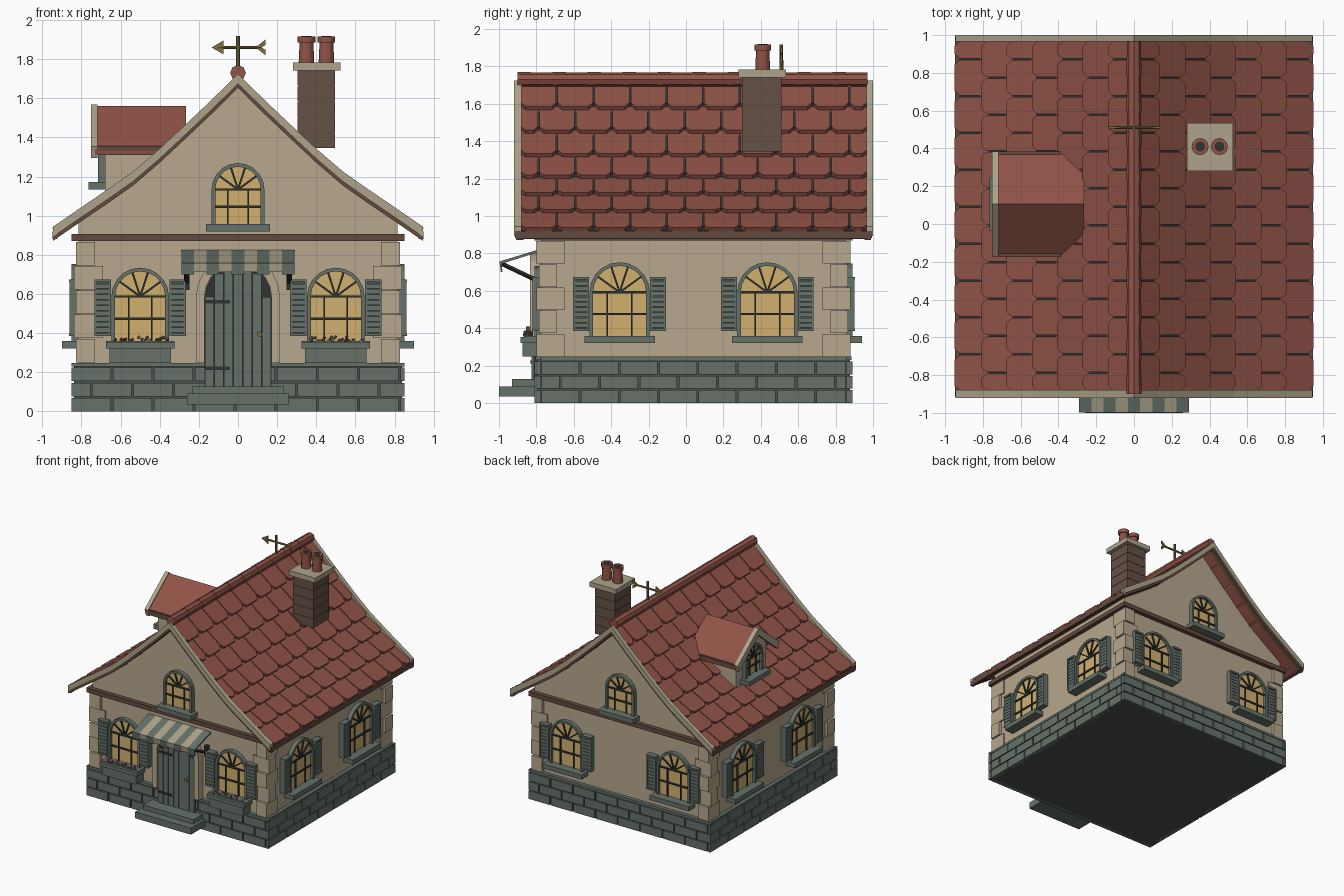
import bpy, bmesh, math, random
from mathutils import Matrix, Vector

cube = bpy.data.objects.get("Cube")
if cube:
    bpy.data.objects.remove(cube, do_unlink=True)
random.seed(4)


def material(name, code):
    rgb = [int(code[i:i + 2], 16) / 255 for i in (0, 2, 4)]
    col = [c / 12.92 if c < 0.04 else ((c + 0.055) / 1.055) ** 2.4 for c in rgb] + [1]
    m = bpy.data.materials.new(name)
    m.use_nodes = True
    m.diffuse_color = col
    m.node_tree.nodes["Principled BSDF"].inputs["Base Color"].default_value = col
    return m


WALL = material("plaster tan", "b7a88e")
TRIM = material("pale stone", "ada48b")
GREY = material("grey green", "66726a")
MORTAR = material("dark mortar", "48514b")
RED = material("tile red", "905347")
DARK = material("dark slate", "2e3432")
GLASS = material("warm glass", "d1b070")
WOOD = material("timber brown", "624a3e")
BRICK = material("chimney brown", "665146")
BRASS = material("old brass", "7c6f42")

I = Matrix()


def finish(name, bm, mat, M=I):
    bm.transform(M)
    bmesh.ops.recalc_face_normals(bm, faces=bm.faces[:])
    me = bpy.data.meshes.new(name)
    bm.to_mesh(me)
    bm.free()
    me.materials.append(mat)
    ob = bpy.data.objects.new(name, me)
    bpy.context.collection.objects.link(ob)
    return ob


def boxes(name, items, mat, M=I):
    """Boxes given as (x0, x1, y0, y1, z0, z1), joined in one object."""
    bm = bmesh.new()
    for x0, x1, y0, y1, z0, z1 in items:
        T = Matrix.Translation(((x0 + x1) / 2, (y0 + y1) / 2, (z0 + z1) / 2))
        S = Matrix.Diagonal((x1 - x0, y1 - y0, z1 - z0, 1))
        bmesh.ops.create_cube(bm, size=1, matrix=T @ S)
    return finish(name, bm, mat, M)


def prisms(name, profiles, y0, y1, mat, M=I):
    """Profiles in x and z, pushed along y."""
    bm = bmesh.new()
    for pts in profiles:
        a = [bm.verts.new((x, y0, z)) for x, z in pts]
        b = [bm.verts.new((x, y1, z)) for x, z in pts]
        bm.faces.new(a)
        bm.faces.new(b)
        for i in range(len(pts)):
            j = (i + 1) % len(pts)
            bm.faces.new((a[i], a[j], b[j], b[i]))
    return finish(name, bm, mat, M)


def band(name, outer, inner, y0, y1, mat, M=I):
    """Strip between two open profiles, made of one wedge per step."""
    steps = [(outer[i], outer[i + 1], inner[i + 1], inner[i]) for i in range(len(outer) - 1)]
    return prisms(name, steps, y0, y1, mat, M)


def rods(name, items, mat, sides=8):
    """Tapered rods given as (start, end, radius, end radius)."""
    bm = bmesh.new()
    for p, q, r0, r1 in items:
        p, q = Vector(p), Vector(q)
        R = (q - p).to_track_quat("Z", "Y").to_matrix().to_4x4()
        bmesh.ops.create_cone(bm, cap_ends=True, segments=sides, radius1=r0, radius2=r1,
                              depth=(q - p).length, matrix=Matrix.Translation((p + q) / 2) @ R)
    return finish(name, bm, mat)


def arch(r, z0, spring, n=10):
    arc = [(r * math.cos(math.pi * i / n), spring + r * math.sin(math.pi * i / n)) for i in range(n + 1)]
    return [(r, z0)] + arc + [(-r, z0)]


CY, HALF = 0.04, 0.815


def side(k, u=0):
    """Wall frame: x along the wall, -y outward. 0 front, 1 +x, 2 back, 3 -x."""
    return (Matrix.Translation((0, CY, 0)) @ Matrix.Rotation(k * math.pi / 2, 4, "Z")
            @ Matrix.Translation((u, -HALF, 0)))


# Walls, following the swept roof line
ROOF = [(0, 1.72), (0.134, 1.587), (0.268, 1.46), (0.402, 1.335), (0.536, 1.22),
        (0.67, 1.126), (0.804, 1.035), (0.945, 0.938)]


def roofline(drop):
    return [(-x, z - drop) for x, z in ROOF[:0:-1]] + [(x, z - drop) for x, z in ROOF]


gable = [(x * HALF / 0.804, z) for x, z in roofline(0.05)[1:-1]]
prisms("walls", [[(HALF, 0.2), (-HALF, 0.2)] + gable], CY - HALF, CY + HALF, WALL)

# Stone base: mortar core, three courses of blocks and a ledge
boxes("base_core", [(-0.837, 0.837, CY - 0.837, CY + 0.837, 0, 0.235)], MORTAR)
for k in range(4):
    h, blocks = (0.85, 0.812)[k % 2], []
    for row in range(3):
        u = -h - (0.105 if row % 2 else 0)
        while u < h - 0.02:
            blocks.append((max(u, -h), min(u + 0.2, h), -0.035, 0, row * 0.077, row * 0.077 + 0.069))
            u += 0.21
    blocks.append((-h, h, -0.03, 0, 0.23, 0.248))
    boxes("base_blocks", blocks, GREY, side(k))
    boxes("wall_beam", [(-0.85, 0.85, -0.035, 0, 0.87, 0.907)], WOOD, side(k))

# Corner stones
stones = []
for sx in (-1, 1):
    for sy in (-1, 1):
        for row in range(5):
            odd = row % 2
            lx, ly = (0.125, 0.085) if odd else (0.085, 0.125)
            e = 0.012 + 0.012 * odd
            xs = sorted((sx * (HALF - lx), sx * (HALF + e)))
            ys = sorted((CY + sy * (HALF - ly), CY + sy * (HALF + 0.036 - e)))
            stones.append((*xs, *ys, 0.25 + row * 0.124, 0.37 + row * 0.124))
boxes("corner_stones", stones, WALL)


# Windows
def window(M, z0, spring, r, shutters=True):
    prisms("window_glass", [arch(r, z0, spring)], -0.012, 0, GLASS, M)
    band("window_frame", arch(r + 0.019, z0, spring), arch(r, z0, spring), -0.035, 0, GREY, M)
    bars = [(s * r * 0.46 - 0.004, s * r * 0.46 + 0.004, -0.022, 0, z0, spring) for s in (-1, 1)]
    bars += [(-r, r, -0.022, 0, z - 0.006, z + 0.006) for z in (spring, (z0 + spring) / 2)]
    boxes("window_bars", bars, DARK, M)
    spokes = []
    for a in (36, 72, 108, 144):
        c, s = math.cos(math.radians(a)), math.sin(math.radians(a))
        spokes.append([(t * c + w * s, spring + t * s - w * c)
                       for t, w in ((0, 0.005), (r, 0.005), (r, -0.005), (0, -0.005))])
    prisms("window_fan", spokes, -0.022, 0, DARK, M)
    w = r + 0.047
    boxes("window_sill", [(-w, w, -0.085, 0, z0 - 0.038, z0)], GREY, M)
    if shutters:
        slats, backs = [], []
        for s in (-1, 1):
            a, b = sorted((s * (r + 0.021), s * (r + 0.106)))
            backs.append((a + 0.005, b - 0.005, -0.03, 0, z0 + 0.03, z0 + 0.31))
            slats += [(a, b, -0.048, 0, z0 + q, z0 + q + 0.015) for q in (0.025, 0.3)]
            slats += [(q, q + 0.012, -0.045, 0, z0 + 0.025, z0 + 0.315) for q in (a, b - 0.012)]
            slats += [(a + 0.01, b - 0.01, -0.042, 0, z0 + 0.044 + i * 0.028, z0 + 0.068 + i * 0.028)
                      for i in range(9)]
        boxes("shutter_backs", backs, MORTAR, M)
        boxes("shutters", slats, GREY, M)


def flower_box(M, z):
    boxes("flower_box", [(-0.158, 0.158, -0.1, 0, 0.248, z - 0.03),
                         (-0.175, 0.175, -0.11, 0, z - 0.038, z - 0.006)], GREY, M)
    for name, mat, count in (("red_flowers", RED, 9), ("pale_flowers", TRIM, 4), ("leaves", GREY, 8)):
        bm = bmesh.new()
        for i in range(count):
            p = (random.uniform(-0.14, 0.14), random.uniform(-0.09, -0.05), z + random.uniform(0, 0.02))
            bmesh.ops.create_icosphere(bm, subdivisions=1, radius=0.01, matrix=Matrix.Translation(p))
        finish(name, bm, mat, M)


for k, u, spring, r in ((0, 0.5, 0.587, 0.128), (1, 0.395, 0.592, 0.142),
                        (2, 0.5, 0.592, 0.135), (3, 0.395, 0.592, 0.142)):
    for s in (-1, 1):
        window(side(k, s * u), 0.36, spring, r)
        if k == 0:
            flower_box(side(k, s * u), 0.36)
for k in (0, 2):
    window(side(k), 0.957, 1.134, 0.116, shutters=False)

# Door with planks, surround, hinges and knob
F = side(0)
SPRING = 0.585
prisms("door_back", [arch(0.17, 0.125, SPRING)], -0.04, 0, DARK, F)
planks = []
for i in range(7):
    u = -0.17 + i * 0.34 / 7
    top = SPRING + math.sqrt(0.17 ** 2 - max(abs(u), abs(u + 0.0486)) ** 2 + 1e-5)
    planks.append((u + 0.002, u + 0.0466, -0.05, 0, 0.125, top))
boxes("door_planks", planks, GREY, F)
band("door_surround", arch(0.215, 0.248, SPRING), arch(0.172, 0.248, SPRING), -0.06, 0, WALL, F)
boxes("door_hinges", [(-0.165, -0.04, -0.057, 0, z - 0.009, z + 0.009) for z in (0.22, 0.56)], DARK, F)
rods("door_knob", [((0.11, -0.82, 0.395), (0.11, -0.855, 0.395), 0.014, 0.014)], BRASS)
boxes("steps", [(-0.26, 0.26, -1, -0.8, 0.035, 0.09), (-0.235, 0.235, -0.93, -0.78, 0.09, 0.128)], GREY)

# Striped awning on two braces; SIDE turns a profile to run along x
SIDE = Matrix.Rotation(-math.pi / 2, 4, "Z")
for i in range(9):
    drop = 0.7 + 0.012 * (i % 2)
    cloth = [(0.775, 0.825), (0.997, 0.757), (0.99, drop), (0.982, drop), (0.985, 0.745), (0.775, 0.812)]
    x = -0.29 + i * 0.58 / 9
    prisms("awning_stripe", [cloth], x, x + 0.58 / 9, TRIM if i % 2 else GREY, SIDE)
rods("awning_braces", [((s * 0.262, -0.985, 0.745), (s * 0.262, -0.785, 0.65), 0.012, 0.012) for s in (-1, 1)],
     DARK, 4)
boxes("awning_mounts", [(s * 0.262 - 0.014, s * 0.262 + 0.014, -0.81, -0.77, 0.62, 0.71) for s in (-1, 1)], DARK)

# Roof deck: dark above, red below, with edge boards
deck = band("roof_deck", roofline(0.03), roofline(0.06), -0.9, 0.97, DARK)
deck.data.materials.append(RED)
for f in deck.data.polygons:
    f.material_index = 1 if f.normal.z < -0.1 else 0
for y0, y1, inset in ((-0.92, -0.88, 0.01), (0.965, 1.0, -0.01)):
    band("barge_board", roofline(-0.006), roofline(0.045), y0, y1, TRIM)
    band("barge_batten", roofline(0.045), roofline(0.066), y0 + inset, y1 + inset, WOOD)
boxes("eave_boards", [(*sorted((s * 0.922, s * 0.947)), -0.915, 0.995, 0.882, 0.92) for s in (-1, 1)], WOOD)

# Roof tiles with clipped lower corners, each row tucked under the one above
bm = bmesh.new()
START, END, TILE = -0.885, 0.97, 1.855 / 9.5
for s in (-1, 1):
    for row in range(7):
        (xa, za), (xb, zb) = ROOF[row], ROOF[row + 1]
        tuck = -0.28 if row else 0
        y = START - (TILE / 2 if row % 2 else 0)
        while y < END - 0.02:
            a, b = max(y, START) + 0.004, min(y + TILE, END) - 0.004
            c = 0.024
            shape = [(a, tuck), (b, tuck), (b, 0.84), (b - c, 1.03), (a + c, 1.03), (a, 0.84)]
            top = [bm.verts.new((s * (xa + (xb - xa) * t), v, za - 0.024 + (zb - za + 0.026) * t))
                   for v, t in shape]
            low = [bm.verts.new(p.co - Vector((s * 0.012, 0, 0.02))) for p in top]
            bm.faces.new(top)
            bm.faces.new(low)
            for i in range(6):
                j = (i + 1) % 6
                bm.faces.new((top[i], top[j], low[j], low[i]))
            y += TILE
finish("roof_tiles", bm, RED)
pitch = 1.87 / 10
rods("ridge_tiles", [((0, -0.9 + i * pitch, 1.73), (0, -0.9 + (i + 1) * pitch, 1.73), 0.04, 0.037)
                     for i in range(10)], RED)

# Chimney with brick courses, cap and pots
boxes("chimney_core", [(0.308, 0.492, 0.303, 0.507, 1.347, 1.75)], WOOD)
boxes("chimney_courses", [(0.305, 0.495, 0.3, 0.51, 1.345 + i * 0.08, 1.421 + i * 0.08) for i in range(5)], BRICK)
boxes("chimney_cap", [(0.28, 0.525, 0.28, 0.535, 1.742, 1.783)], TRIM)
for x in (0.35, 0.452):
    rods("chimney_pot", [((x, 0.41, 1.78), (x, 0.41, 1.89), 0.04, 0.035),
                         ((x, 0.41, 1.885), (x, 0.41, 1.916), 0.045, 0.045)], RED, 12)
    rods("pot_opening", [((x, 0.41, 1.9), (x, 0.41, 1.919), 0.026, 0.026)], DARK, 12)

# Weather vane
rods("vane_pole", [((0, 0.51, 1.74), (0, 0.51, 1.918), 0.011, 0.009),
                   ((-0.1, 0.51, 1.86), (0.12, 0.51, 1.86), 0.008, 0.008)], BRASS)
prisms("vane_arrow", [[(-0.135, 1.86), (-0.075, 1.895), (-0.075, 1.825)],
                      [(0.09, 1.86), (0.14, 1.9), (0.14, 1.872), (0.12, 1.86), (0.14, 1.848), (0.14, 1.82)]],
       0.505, 0.515, BRASS)

# Dormer on the -x slope
D = Matrix.Translation((0, 0.105, 0)) @ SIDE
prisms("dormer_walls", [[(-0.2, 1.12), (0.2, 1.12), (0.2, 1.37), (0, 1.53), (-0.2, 1.37)]], -0.68, -0.3, WALL, D)


def chevron(rise, w):
    return [(-w, 1.345 + rise), (0, 1.56 + rise), (w, 1.345 + rise)]


band("dormer_roof", chevron(0, 0.275), chevron(-0.035, 0.27), -0.73, -0.265, RED, D)
band("dormer_barge", chevron(0.008, 0.278), chevron(-0.05, 0.26), -0.752, -0.718, TRIM, D)
boxes("dormer_gutters", [(*sorted((s * 0.255, s * 0.279)), -0.72, -0.39, 1.332, 1.355) for s in (-1, 1)], WOOD, D)
window(Matrix.Translation((-0.68, 0.105, 0)) @ SIDE, 1.172, 1.31, 0.096, shutters=False)
